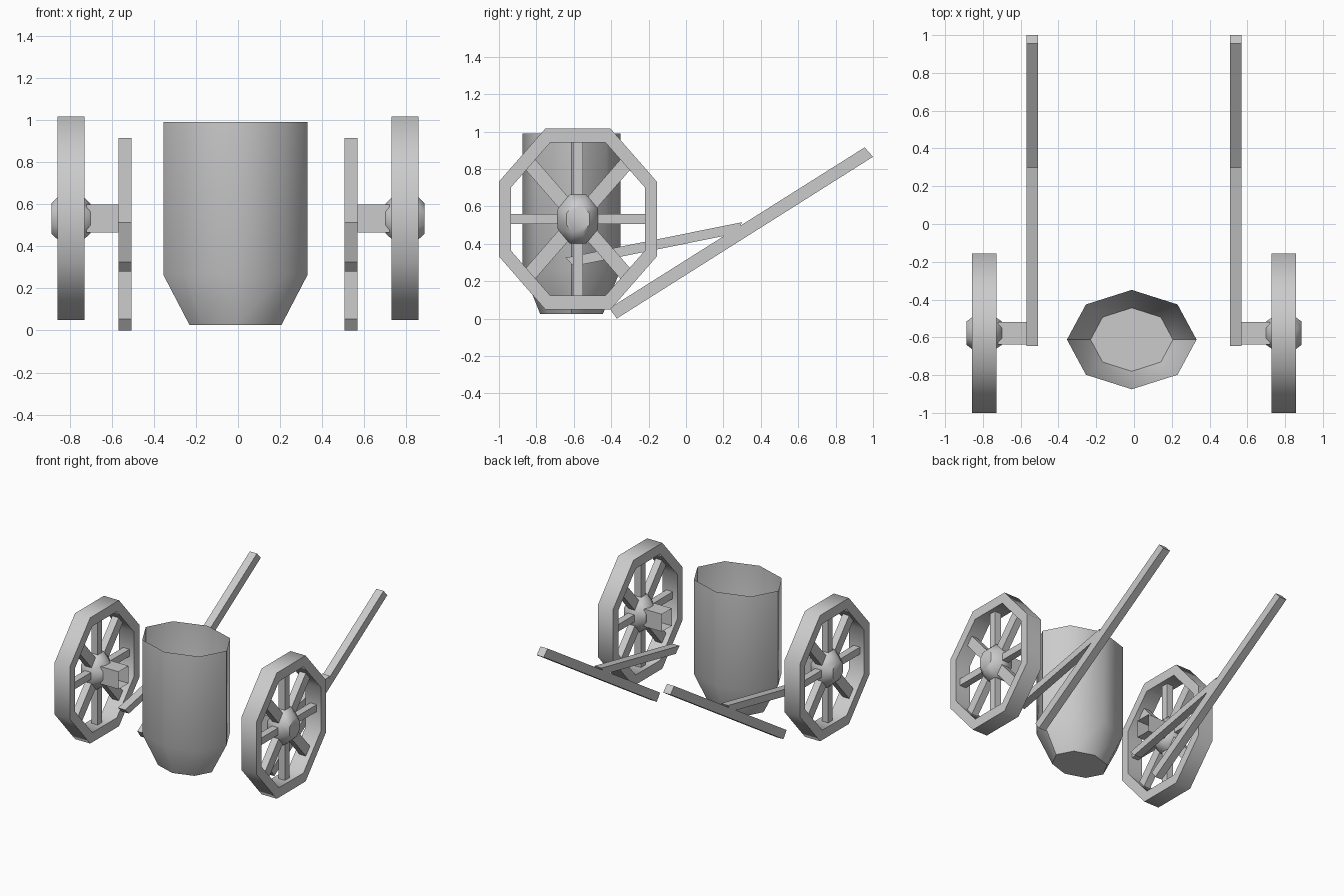
import bpy
from math import pi, cos, sin, radians, hypot

if "Cube" in bpy.data.objects:
    bpy.data.objects.remove(bpy.data.objects["Cube"])

CY, CZ = -0.578, 0.532          # wheel centre


def make(name, verts, faces, mirror=True):
    me = bpy.data.meshes.new(name)
    me.from_pydata(verts, [], faces)
    ob = bpy.data.objects.new(name, me)
    bpy.context.collection.objects.link(ob)
    bpy.ops.object.select_all(action='DESELECT')
    bpy.context.view_layer.objects.active = ob
    ob.select_set(True)
    bpy.ops.object.mode_set(mode='EDIT')
    bpy.ops.mesh.select_all(action='SELECT')
    bpy.ops.mesh.normals_make_consistent(inside=False)
    bpy.ops.object.mode_set(mode='OBJECT')
    bpy.ops.object.shade_smooth_by_angle(angle=radians(50))
    if mirror:
        m = ob.modifiers.new("mirror", 'MIRROR')
        m.use_mirror_merge = False
    return ob


def ring_faces(rings, n, closed=False):
    """Quads joining successive rings of n points."""
    last = rings if closed else rings - 1
    return [(i * n + k, i * n + (k + 1) % n,
             (i + 1) % rings * n + (k + 1) % n, (i + 1) % rings * n + k)
            for i in range(last) for k in range(n)]


def wheel_rings(profile, n):
    """Rings about the axle; profile rows are x, half-width y, half-height z."""
    s = 1 / cos(pi / n)
    return [(x, CY + ry * s * cos((k + .5) * 2 * pi / n),
             CZ + rz * s * sin((k + .5) * 2 * pi / n))
            for x, ry, rz in profile for k in range(n)]


def bar(name, profile, x0, x1):
    """Extrude a y-z profile between two x positions."""
    n = len(profile)
    verts = [(x, y, z) for x in (x0, x1) for y, z in profile]
    return make(name, verts, ring_faces(2, n) + [tuple(range(n)), tuple(range(n, 2 * n))])


# Octagonal wheel rims
rim = [(0.728, .422, .483), (0.857, .422, .483), (0.857, .358, .408), (0.728, .358, .408)]
make("wheel_rim", wheel_rings(rim, 8), ring_faces(4, 8, closed=True))

# Hubs tapering at both ends
hub = [(0.70, .062, .07), (0.765, .108, .13), (0.825, .108, .13), (0.887, .062, .072)]
make("wheel_hub", wheel_rings(hub, 8),
     ring_faces(4, 8) + [tuple(range(8)), tuple(range(24, 32))])

# Open-ended axle stubs
axle = [(0.567, .06, .067), (0.72, .06, .067)]
make("axle_stub", wheel_rings(axle, 4), ring_faces(2, 4))

# Eight spokes per wheel
for i in range(8):
    a = i * pi / 4
    dy, dz = cos(a) * .37, sin(a) * .425
    d = hypot(dy, dz)
    w = .038 if i % 2 else .027
    ny, nz = -dz / d * w, dy / d * w
    prof = [(CY + dy * t + ny * s, CZ + dz * t + nz * s)
            for t, s in ((.22, -1), (1, -1), (1, 1), (.22, 1))]
    bar("wheel_spoke", prof, 0.768, 0.822)

# Long pulling handles and the braces joining them
bar("handle", [(-.41, .055), (-.37, 0), (1, .865), (.955, .915)], 0.507, 0.568)
bar("handle_brace", [(-.645, .325), (-.6, .28), (.27, .455), (.30, .515)], 0.507, 0.568)

# Open barrel with a tapered base
levels = [(0.025, .218, .168), (0.265, .343, .263), (0.99, .343, .263)]
verts = [(-.012 + rx * cos(k * pi / 4), -.612 + ry * sin(k * pi / 4), z)
         for z, rx, ry in levels for k in range(8)]
make("barrel", verts, ring_faces(3, 8) + [tuple(range(8))], mirror=False)
